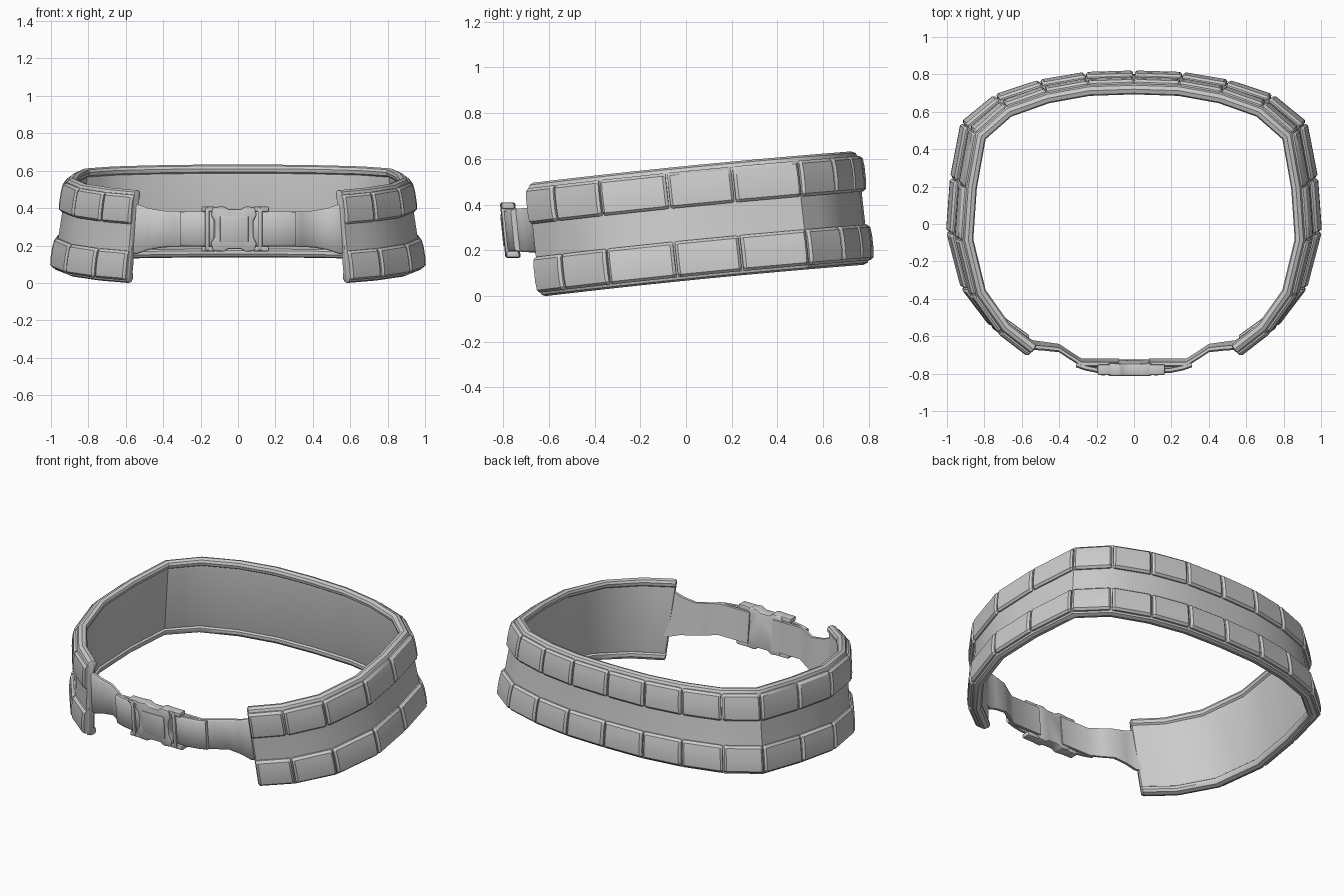
import bpy, bmesh, math
from mathutils import Vector

if "Cube" in bpy.data.objects:
    bpy.data.objects.remove(bpy.data.objects["Cube"])

# Belt centre line seen from above: right half from front end to back, then mirrored
HALF = [(0.56, -0.655), (0.72, -0.535), (0.86, -0.345), (0.932, -0.06), (0.912, 0.22),
        (0.86, 0.50), (0.70, 0.635), (0.48, 0.71), (0.25, 0.75), (0.0, 0.758)]
PATH = [Vector(p) for p in HALF] + [Vector((-x, y)) for x, y in HALF[-2::-1]]
N = len(PATH) - 1


def miter(i):
    def norm(a, b):
        d = (PATH[b] - PATH[a]).normalized()
        return Vector((d.y, -d.x))
    if i == 0:
        return norm(0, 1)
    if i == N:
        return norm(N - 1, N)
    a, b = norm(i - 1, i), norm(i, i + 1)
    m = (a + b).normalized()
    return m / m.dot(a)


NORMALS = [miter(i) for i in range(N + 1)]


def place(t, n, h):
    """Point on the belt: t along it, n outward, h up; flared and tilted."""
    i = min(int(t), N - 1)
    f = t - i
    p = PATH[i].lerp(PATH[i + 1], f) + NORMALS[i].lerp(NORMALS[i + 1], f) * n
    return Vector((p.x * (1 - 0.16 * h), p.y - 0.11 * h,
                   h + 0.318 + 0.1 * p.y - 0.015 * p.y ** 2))


def finish(name, bm, angle=35, bevel=0.0):
    bmesh.ops.recalc_face_normals(bm, faces=bm.faces)
    if bevel:
        edges = [e for e in bm.edges if e.calc_face_angle(0) > 0.6]
        bmesh.ops.bevel(bm, geom=edges, offset=bevel, segments=2, profile=0.5,
                        affect='EDGES', clamp_overlap=True)
    me = bpy.data.meshes.new(name)
    bm.to_mesh(me)
    bm.free()
    ob = bpy.data.objects.new(name, me)
    bpy.context.collection.objects.link(ob)
    bpy.ops.object.select_all(action='DESELECT')
    ob.select_set(True)
    bpy.context.view_layer.objects.active = ob
    bpy.ops.object.shade_smooth_by_angle(angle=math.radians(angle))
    return ob


def loft(bm, rings):
    vs = [[bm.verts.new(p) for p in r] for r in rings]
    k = len(vs[0])
    for a, b in zip(vs, vs[1:]):
        for j in range(k):
            bm.faces.new((a[j], a[(j + 1) % k], b[(j + 1) % k], b[j]))
    bm.faces.new(vs[0])
    bm.faces.new(vs[-1])


# Padded belt with rolled rims and a recessed inner panel
upper = [(0.018, 0.06), (0.02, 0.22), (0.01, 0.24), (-0.01, 0.248), (-0.032, 0.242),
         (-0.04, 0.228), (-0.038, 0.21), (-0.028, 0.202), (-0.03, 0.19)]
profile = upper + [(n, -h) for n, h in reversed(upper)]
stations = [(0, 0.9), (0.04, 1)] + [(i / 2, 1) for i in range(1, 2 * N)] + [(N - 0.04, 1), (N, 0.9)]
bm = bmesh.new()
loft(bm, [[place(t, (n + 0.01) * (s if s == 1 else 0.6) - 0.01, h * (s + 1) / 2 if s < 1 else h)
           for n, h in profile] for t, s in stations])
finish("belt_pad", bm)

# Two rows of puffed webbing cells, seams at every bend of the belt
for name, c in (("upper_cells", 0.148), ("lower_cells", -0.152)):
    bm = bmesh.new()
    cell = [(0.0, -0.078), (0.026, -0.078), (0.039, -0.066), (0.043, -0.03),
            (0.043, 0.03), (0.039, 0.066), (0.026, 0.078), (0.0, 0.078)]
    for i in range(N):
        w = (PATH[i + 1] - PATH[i]).length
        a, b = 0.004 / w, 0.016 / w
        loft(bm, [[place(i + u, n * s, c + h * (0.97 if s < 1 else 1)) for n, h in cell]
                  for u, s in ((a, 0.75), (b, 1), (1 - b, 1), (1 - a, 0.75))])
    finish(name, bm, 30)

# Front straps, flaring into the pad, with a folded-back layer at the buckle
ZC = 0.288


def lean(x, y, dz):
    return Vector((x, y - 0.1 * dz, ZC + dz))


def strap(name, pts, side, th):
    bm = bmesh.new()
    loft(bm, [[lean(side * x, y + dy, dz) for dy, dz in
               ((-th, -hh + 0.01), (-th, hh - 0.01), (-th * 0.3, hh),
                (th, hh), (th, -hh), (-th * 0.3, -hh))] for x, y, hh in pts])
    finish(name, bm, 50)


for tag, s in (("right", 1), ("left", -1)):
    strap(tag + "_strap", [(0.64, -0.592, 0.135), (0.54, -0.648, 0.133), (0.48, -0.654, 0.112),
                           (0.40, -0.664, 0.098), (0.34, -0.704, 0.096), (0.28, -0.742, 0.093),
                           (0.08, -0.742, 0.093)], s, 0.013)
    strap(tag + "_strap_fold", [(0.31, -0.745, 0.092), (0.26, -0.762, 0.093),
                                (0.19, -0.776, 0.093), (0.13, -0.776, 0.093)], s, 0.013)


# Buckle parts: outlines in x/z extruded in depth
def prism(name, outline, y0, y1, bevel):
    bm = bmesh.new()
    loft(bm, [[lean(x, y, z) for x, z in outline] for y in (y0, y1)])
    finish(name, bm, 40, bevel)


def bar(name, x0, x1, z0, z1, y0, y1):
    prism(name, [(x0, z0), (x1, z0), (x1, z1), (x0, z1)], y0, y1, 0.007)


top = [(-0.125, 0.04), (-0.145, 0.075), (-0.135, 0.117), (-0.075, 0.122), (-0.05, 0.106),
       (0.015, 0.106), (0.04, 0.122), (0.09, 0.117), (0.1, 0.075), (0.082, 0.04)]
prism("buckle_body", top + [(x, -z) for x, z in reversed(top)], -0.802, -0.735, 0.009)
prism("buckle_centre_plate", [(-0.095, -0.07), (0.055, -0.07), (0.055, 0.07), (-0.095, 0.07)],
      -0.806, -0.79, 0.004)
for tag, x0, x1, xb in (("right", 0.08, 0.165, 0.118), ("left", -0.195, -0.12, -0.165)):
    for row, z in (("upper", 0.106), ("lower", -0.106)):
        bar(f"buckle_{tag}_{row}_arm", x0, x1, z - 0.014, z + 0.014, -0.796, -0.74)
    bar(f"buckle_{tag}_crossbar", xb - 0.012, xb + 0.012, -0.115, 0.115, -0.8, -0.768)
